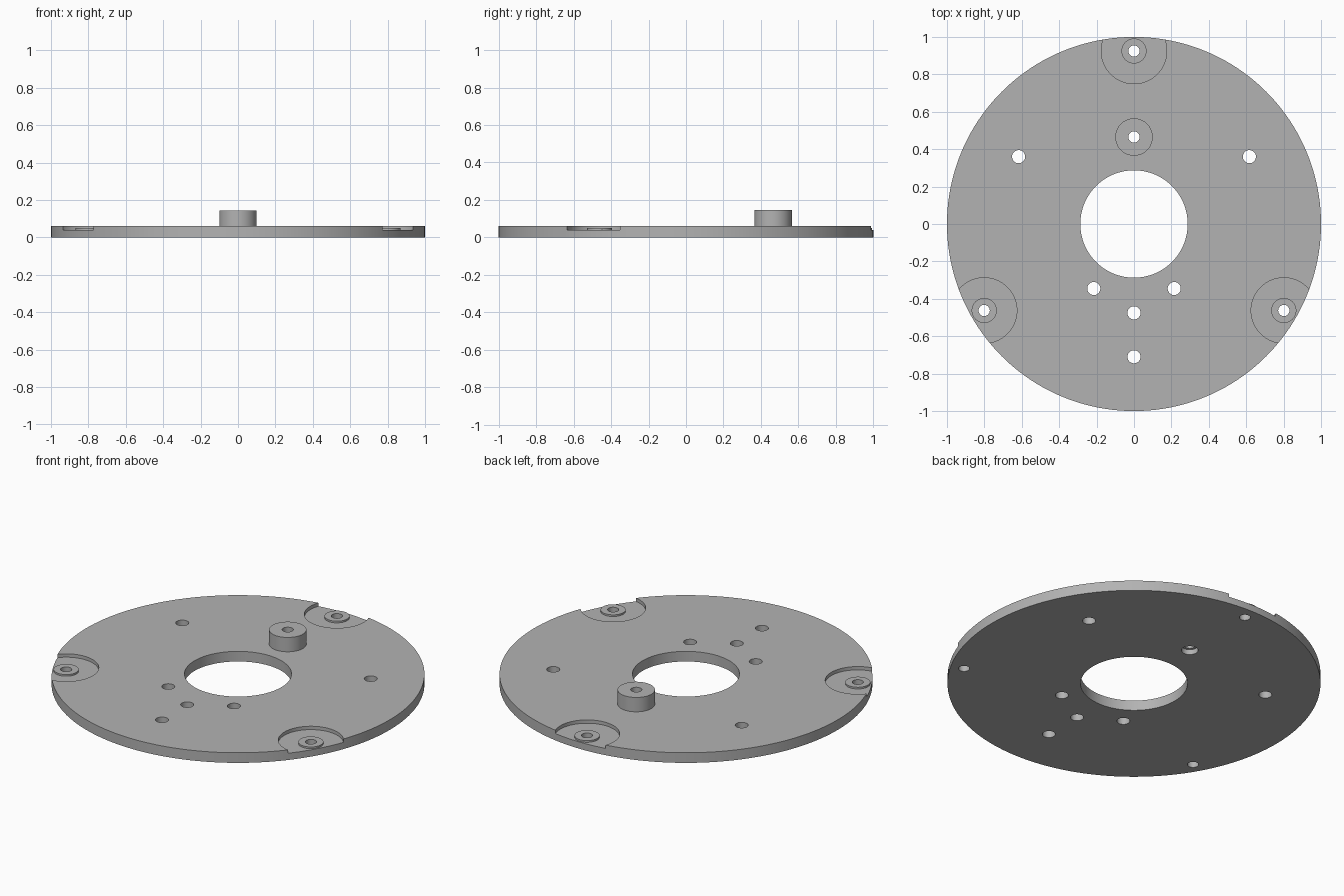
import bpy, bmesh
from math import cos, sin, pi, radians
from mathutils import Matrix

cube = bpy.data.objects.get("Cube")
if cube:
    bpy.data.objects.remove(cube, do_unlink=True)

THICK, FLOOR, PAD_TOP, POST_TOP = 0.06, 0.04, 0.05, 0.145
BOLT_R, HOLE_R = 0.03, 0.035

grey = bpy.data.materials.new("plain grey")
grey.use_nodes = True
colour = (0.45, 0.45, 0.45, 1)
grey.diffuse_color = colour
grey.node_tree.nodes["Principled BSDF"].inputs["Base Color"].default_value = colour


def make_object(name, bm):
    bmesh.ops.recalc_face_normals(bm, faces=bm.faces)
    mesh = bpy.data.meshes.new(name)
    bm.to_mesh(mesh)
    bm.free()
    mesh.materials.append(grey)
    obj = bpy.data.objects.new(name, mesh)
    bpy.context.collection.objects.link(obj)
    return obj


def cylinders(name, specs, sides=64):
    """One mesh of upright cylinders: (x, y, radius, bottom, top)."""
    bm = bmesh.new()
    for x, y, r, low, high in specs:
        bmesh.ops.create_cone(bm, cap_ends=True, segments=sides, radius1=r, radius2=r,
                              depth=high - low,
                              matrix=Matrix.Translation((x, y, (low + high) / 2)))
    return make_object(name, bm)


def ring(name, x, y, outer, inner, low, high, sides=64):
    """Upright tube from a rectangular profile."""
    bm = bmesh.new()
    loops = [[bm.verts.new((x + r * cos(2 * pi * i / sides), y + r * sin(2 * pi * i / sides), z))
              for i in range(sides)]
             for r, z in ((outer, low), (outer, high), (inner, high), (inner, low))]
    for k in range(4):
        a, b = loops[k], loops[(k + 1) % 4]
        for i in range(sides):
            j = (i + 1) % sides
            bm.faces.new((a[i], a[j], b[j], b[i]))
    return make_object(name, bm)


def cut(target, cutter):
    """Subtract the cutter and throw it away."""
    cutter.hide_render = True
    mod = target.modifiers.new("cut", 'BOOLEAN')
    mod.operation, mod.solver, mod.object = 'DIFFERENCE', 'EXACT', cutter
    bpy.context.view_layer.objects.active = target
    bpy.ops.object.modifier_apply(modifier=mod.name)
    bpy.data.objects.remove(cutter, do_unlink=True)


# Positions of the rim mounts, the post and the plain holes
mounts = [(0.925 * cos(radians(a)), 0.925 * sin(radians(a))) for a in (90, 210, 330)]
post = (0, 0.465)
holes = [(0, -0.475), (0, -0.71)]
for side in (-1, 1):
    holes += [(side * 0.617, 0.36), (side * 0.215, -0.345)]

# Disc with its centre opening, rim pockets and the counterbore under the post
plate = cylinders("base_plate", [(0, 0, 1, 0, THICK)], 160)
cut(plate, cylinders("pocket_cutter",
                     [(x, y, 0.175, FLOOR, 0.2) for x, y in mounts]
                     + [(0, 0, 0.287, -0.1, 0.2), (*post, 0.045, -0.1, 0.03)], 96))

# Through holes
cut(plate, cylinders("hole_cutter",
                     [(x, y, HOLE_R, -0.1, 0.2) for x, y in holes]
                     + [(x, y, BOLT_R, -0.1, 0.2) for x, y in mounts + [post]]))

# Raised pads in the pockets, and the tall post
parts = [plate]
for label, (x, y) in zip(("back", "right", "left"), mounts):
    parts.append(ring(label + "_mount_pad", x, y, 0.067, BOLT_R, FLOOR, PAD_TOP))
parts.append(ring("standoff_post", *post, 0.1, BOLT_R, THICK, POST_TOP))

# Smooth walls with crisp rims
bpy.ops.object.select_all(action='DESELECT')
for obj in parts:
    obj.select_set(True)
bpy.context.view_layer.objects.active = plate
bpy.ops.object.shade_smooth_by_angle(angle=radians(30))
